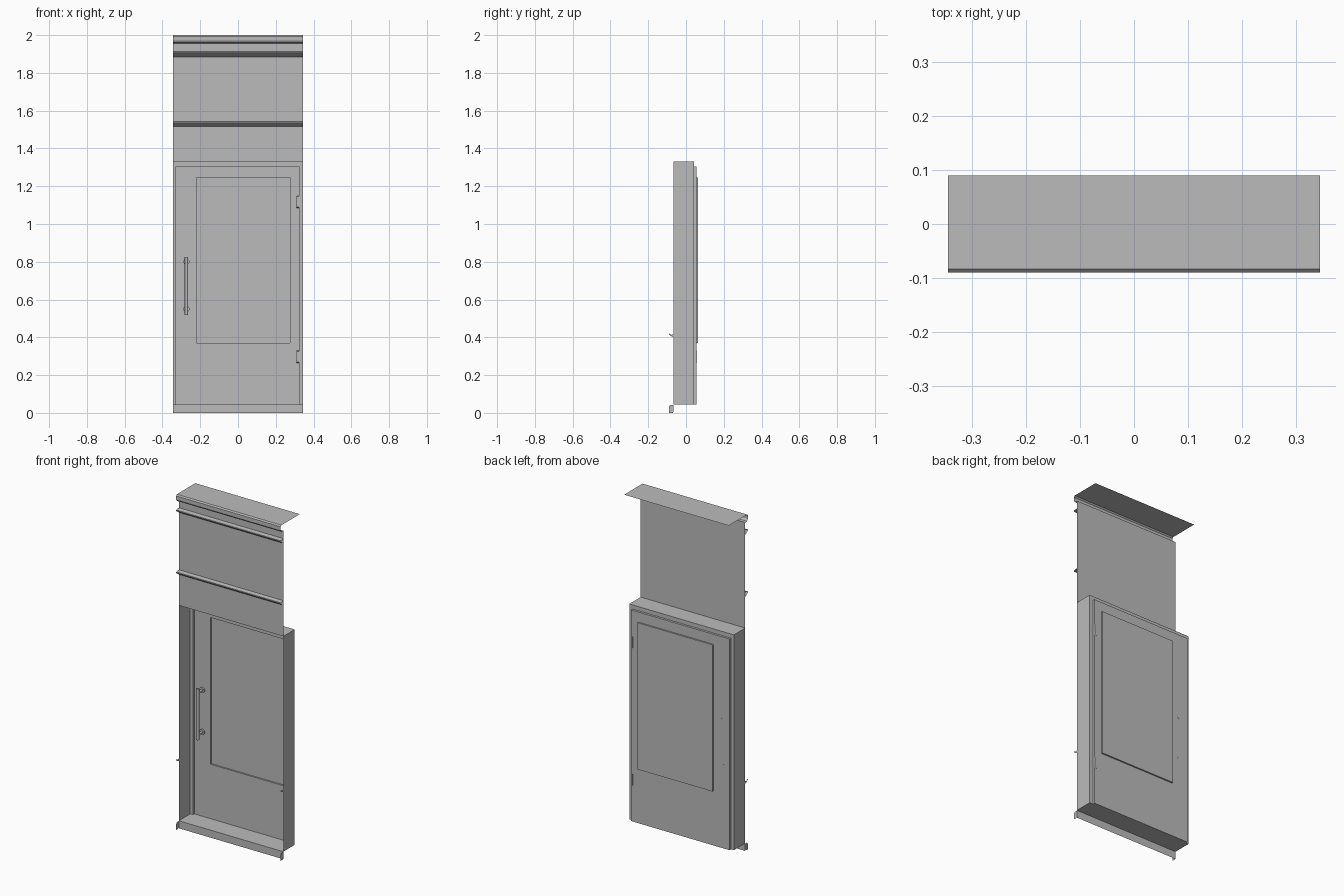
import bpy, bmesh, math
from mathutils import Vector

cube = bpy.data.objects.get("Cube")
if cube:
    bpy.data.objects.remove(cube)

grey = bpy.data.materials.new("plain grey")
grey.use_nodes = True
COLOUR = (0.5, 0.5, 0.5, 1)
grey.diffuse_color = COLOUR
grey.node_tree.nodes["Principled BSDF"].inputs["Base Color"].default_value = COLOUR

W = 0.345        # half width of the bay
FRONT = -0.065   # wall plane
LIP = -0.09      # front of the mouldings
JAMB = 0.042     # back of the recess
SILL, HEAD, TOP = 0.045, 1.33, 2.0


def make(name, polys):
    """Mesh object from a short list of polygons."""
    bm = bmesh.new()
    for poly in polys:
        bm.faces.new([bm.verts.new(p) for p in poly])
    bmesh.ops.remove_doubles(bm, verts=bm.verts, dist=0.0001)
    return finish(name, bm)


def finish(name, bm):
    mesh = bpy.data.meshes.new(name)
    bm.to_mesh(mesh)
    bm.free()
    mesh.materials.append(grey)
    ob = bpy.data.objects.new(name, mesh)
    bpy.context.scene.collection.objects.link(ob)
    return ob


def extrude_profile(name, points):
    """Sweep an open (y, z) profile across the full width."""
    return make(name, [[(-W, *a), (W, *a), (W, *b), (-W, *b)]
                       for a, b in zip(points, points[1:])])


def ring(rect, y):
    x0, x1, z0, z1 = rect
    return [(x0, y, z0), (x1, y, z0), (x1, y, z1), (x0, y, z1)]


def bridge(a, b):
    return [[a[i], a[(i + 1) % 4], b[(i + 1) % 4], b[i]] for i in range(4)]


def cylinder(name, centre, radius, length, axis):
    bm = bmesh.new()
    bmesh.ops.create_cone(bm, cap_ends=True, segments=16, radius1=radius,
                          radius2=radius, depth=length)
    turn = Vector((0, 0, 1)).rotation_difference(Vector(axis)).to_matrix()
    bmesh.ops.rotate(bm, verts=bm.verts, matrix=turn)
    bmesh.ops.translate(bm, verts=bm.verts, vec=centre)
    for f in bm.faces:
        f.smooth = len(f.verts) == 4
    ob = finish(name, bm)
    for e in ob.data.edges:
        e.use_edge_sharp = False
    bpy.context.view_layer.objects.active = ob
    ob.select_set(True)
    bpy.ops.object.shade_smooth_by_angle()
    ob.select_set(False)
    return ob


# Wall sheet, plinth and projecting mouldings
extrude_profile("upper_wall", [(FRONT, HEAD), (FRONT, 1.96)])
extrude_profile("plinth", [(FRONT, 0), (FRONT, SILL)])
for name, z in (("lower_moulding", 1.515), ("upper_moulding", 1.885)):
    extrude_profile(name, [(FRONT, z), (-0.075, z + 0.006), (LIP, z + 0.018),
                           (LIP, z + 0.024), (FRONT, z + 0.028)])
extrude_profile("cornice", [(FRONT, 1.955), (-0.082, 1.96), (LIP, 1.972),
                            (LIP, 1.993), (-0.083, TOP), (0.09, TOP)])

# Recess and door: one stepped shell
outer = (-W, W, SILL, HEAD)
leaf = (-0.327, 0.323, SILL, 1.305)
panel = (-0.22, 0.275, 0.37, 1.245)
make("recess_lining", bridge(ring(outer, FRONT), ring(outer, JAMB)))
make("door_frame", [f for f in bridge(ring(outer, JAMB), ring(leaf, JAMB))
                    if len({p[2] for p in f}) > 1])
make("door_leaf", bridge(ring(leaf, JAMB), ring(leaf, 0.055))
     + bridge(ring(leaf, 0.055), ring(panel, 0.055)))
make("door_panel", bridge(ring(panel, 0.055), ring(panel, 0.064))
     + [ring(panel, 0.064)])

# Moulding returns on both edges of the opening
base_end = [(FRONT, 0.043), (-0.083, 0.043), (LIP, 0.034), (LIP, 0),
            (-0.07, 0), (FRONT, 0.008)]
rail_end = [(FRONT, 0.402), (-0.075, 0.404), (LIP, 0.415), (LIP, 0.42),
            (-0.075, 0.413), (FRONT, 0.417)]
for side, x in (("left", W), ("right", -W)):
    make(side + "_base_return", [[(x, *p) for p in base_end]])
    make(side + "_rail_return", [[(x, *p) for p in rail_end]])

# Hinges
for name, z in (("upper_hinge", 1.117), ("lower_hinge", 0.297)):
    front = (0.311, 0.322, z - 0.028, z + 0.028)
    back = (0.311, 0.322, z - 0.034, z + 0.034)
    a, b = ring(front, 0.046), ring(back, 0.058)
    make(name, [a, b] + bridge(a, b))

# Pull handle
HX = -0.273
cylinder("handle_bar", (HX, 0.01, 0.672), 0.009, 0.305, (0, 0, 1))
for name, z in (("upper", 0.8), ("lower", 0.55)):
    cylinder(name + "_handle_post", (HX, 0.031, z), 0.007, 0.045, (0, 1, 0))
    cylinder(name + "_handle_rose", (HX, 0.051, z), 0.016, 0.009, (0, 1, 0))
